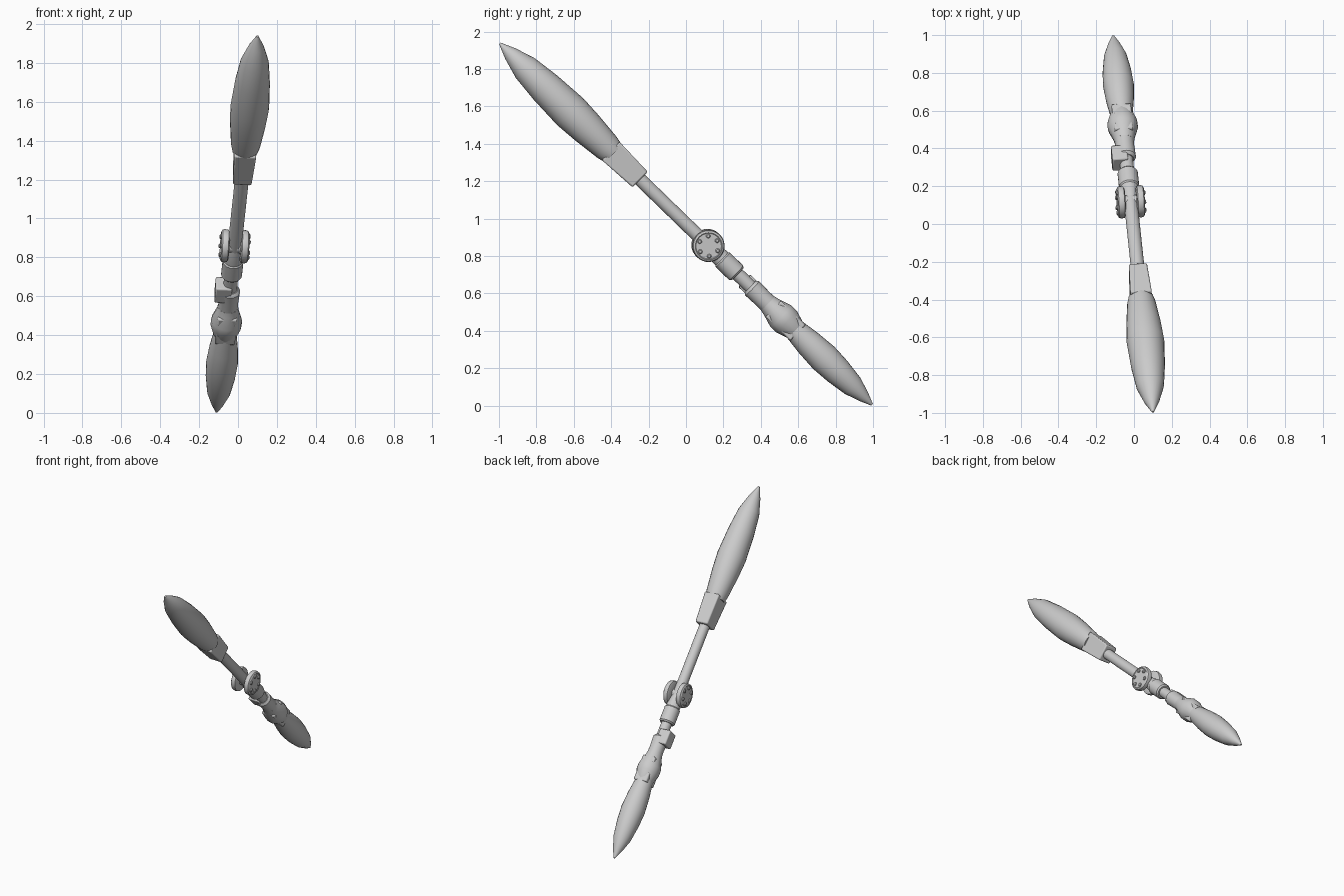
import bpy, bmesh, math
from mathutils import Vector, Matrix

old = bpy.data.objects.get("Cube")
if old:
    bpy.data.objects.remove(old, do_unlink=True)

grey = bpy.data.materials.new("light_grey")
grey.use_nodes = True
grey.diffuse_color = (0.6, 0.6, 0.6, 1)
grey.node_tree.nodes["Principled BSDF"].inputs["Base Color"].default_value = (0.6, 0.6, 0.6, 1)

# Tilted frame: local z runs down the shaft from the upper tip, local x is the hinge pin
top, bottom = Vector((0.1, -0.995, 1.937)), Vector((-0.11, 0.995, 0.005))
length = (bottom - top).length
u = (bottom - top).normalized()
w = (Vector((1, 0, 0)) - u * u.x).normalized()
v = u.cross(w)
frame = Matrix((w, v, u)).transposed().to_4x4()
frame.translation = top
parts = []


def finish(bm, name, local=Matrix()):
    bmesh.ops.recalc_face_normals(bm, faces=bm.faces)
    mesh = bpy.data.meshes.new(name)
    bm.to_mesh(mesh)
    bm.free()
    mesh.materials.append(grey)
    obj = bpy.data.objects.new(name, mesh)
    bpy.context.collection.objects.link(obj)
    obj.matrix_world = frame @ local
    parts.append(obj)
    return obj


def lathe(name, profile, sides=24, local=Matrix()):
    """Turn (radius, height) points around local z and cap both ends."""
    bm = bmesh.new()
    rings = []
    for r, z in profile:
        angles = [math.tau * i / sides for i in range(sides)]
        rings.append([bm.verts.new((r * math.cos(a), r * math.sin(a), z)) for a in angles])
    for a, b in zip(rings, rings[1:]):
        for i in range(sides):
            j = (i + 1) % sides
            bm.faces.new((a[i], a[j], b[j], b[i]))
    bm.faces.new(rings[0])
    bm.faces.new(rings[-1])
    return finish(bm, name, local)


def block(name, start, end, size_a, size_b, shift=0.0, bevel=0.008):
    """Box along the shaft, tapering from half size a to half size b."""
    bm = bmesh.new()
    bmesh.ops.create_cube(bm, size=2)
    for vert in bm.verts:
        far = vert.co.z > 0
        hx, hy = size_b if far else size_a
        vert.co = (vert.co.x * hx + shift, vert.co.y * hy, end if far else start)
    obj = finish(bm, name)
    mod = obj.modifiers.new("bevel", "BEVEL")
    mod.width, mod.segments = bevel, 2


# Blades
lathe("upper_blade", [(0.006, 0), (0.04, 0.08), (0.073, 0.19), (0.09, 0.34), (0.1, 0.525),
                      (0.092, 0.65), (0.076, 0.8), (0.066, 0.845)])
lathe("lower_blade", [(0.058, 2.19), (0.074, 2.31), (0.082, 2.42), (0.076, 2.52),
                      (0.06, 2.635), (0.032, 2.72), (0.006, length)])

# Shaft with its socket and sleeves
block("blade_socket", 0.825, 1.045, (0.057, 0.068), (0.048, 0.058))
lathe("shaft", [(0.036, 1.0), (0.036, 2.1)])
lathe("neck", [(0.036, 1.57), (0.048, 1.64), (0.048, 1.7)])
lathe("collar", [(0.046, 1.655), (0.054, 1.665), (0.054, 1.765), (0.046, 1.775)])
lathe("sleeve", [(0.04, 1.87), (0.053, 1.885), (0.05, 1.97), (0.054, 2.06)])
block("side_box", 1.83, 1.935, (0.042, 0.046), (0.042, 0.046), shift=-0.034)

# Lower knuckle
lathe("knuckle", [(0.052, 2.0), (0.058, 2.03), (0.08, 2.1), (0.08, 2.14), (0.06, 2.205)], 16)
block("knuckle_box", 2.04, 2.225, (0.05, 0.06), (0.052, 0.06))

# Hinge discs with six bolts each
hinge = Matrix.Translation((0, 0, 1.555))
for name, side in (("left", 1), ("right", -1)):
    turn = hinge @ Matrix.Rotation(side * math.pi / 2, 4, "Y")
    lathe(name + "_disc", [(0.07, 0.03), (0.083, 0.036), (0.086, 0.052), (0.082, 0.066),
                           (0.072, 0.072), (0.068, 0.069)], 32, turn)
    for i in range(6):
        spot = Matrix.Rotation(math.tau * i / 6 + 0.3, 4, "Z") @ Matrix.Translation((0.054, 0, 0))
        lathe(f"{name}_bolt_{i + 1}", [(0.012, 0.06), (0.012, 0.075), (0.008, 0.079)], 10, turn @ spot)
lathe("hinge_pin", [(0.035, -0.05), (0.035, 0.05)], 24, hinge @ Matrix.Rotation(math.pi / 2, 4, "Y"))

# Smooth shading with sharp edges kept
bpy.ops.object.select_all(action="DESELECT")
for obj in parts:
    obj.select_set(True)
bpy.context.view_layer.objects.active = parts[0]
bpy.ops.object.shade_smooth_by_angle(angle=math.radians(30))
